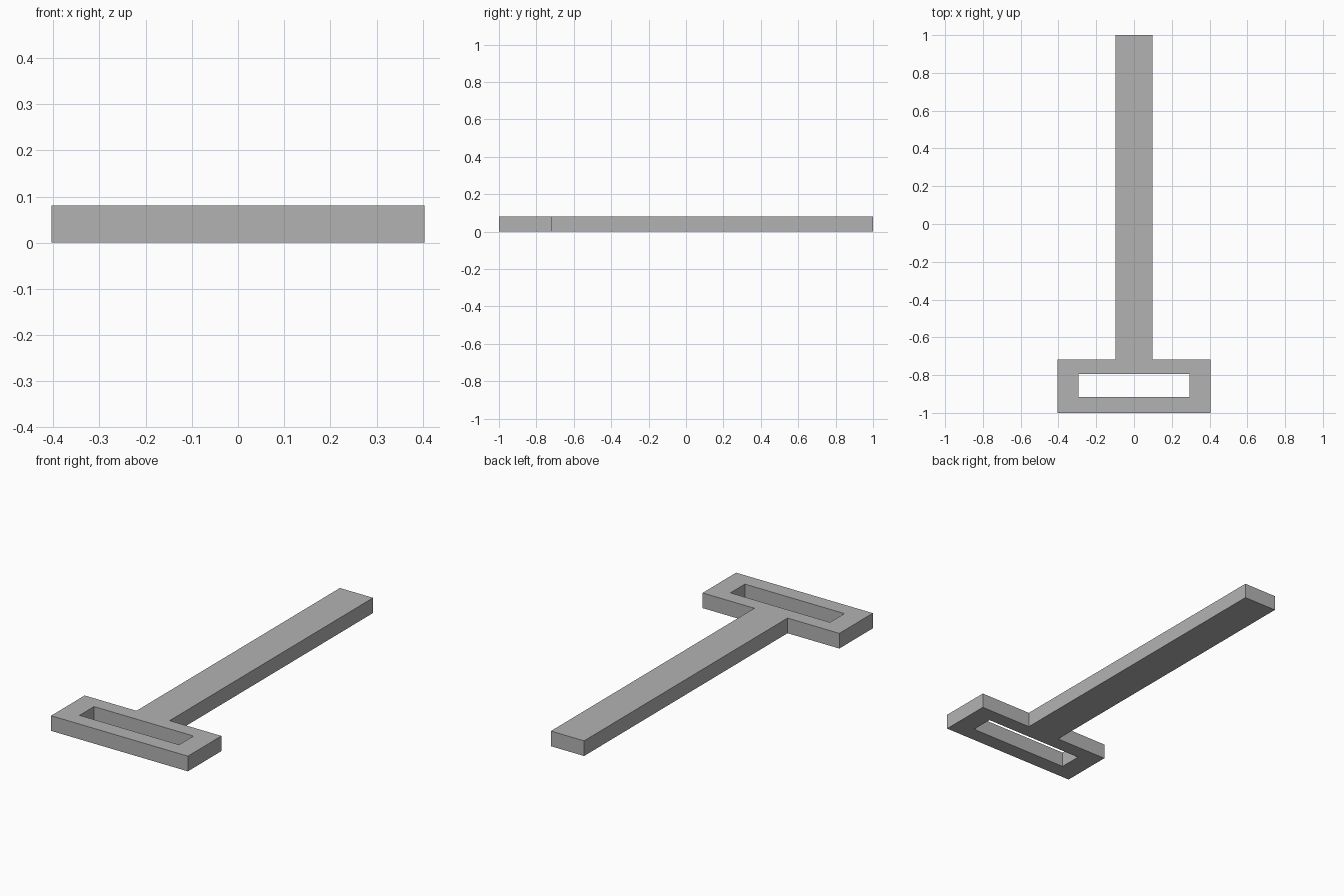
import bpy
import bmesh

cube = bpy.data.objects.get("Cube")
if cube:
    bpy.data.objects.remove(cube, do_unlink=True)

HEIGHT = 0.081
HEAD, SLOT, BAR = 0.404, 0.294, 0.098   # half widths
FRONT, SLOT_FRONT, SLOT_BACK, SHOULDER, BACK = -1, -0.917, -0.795, -0.717, 1

# Plain grey material
grey = bpy.data.materials.new("plain grey")
grey.use_nodes = True
colour = (0.45, 0.45, 0.45, 1)
grey.diffuse_color = colour
grey.node_tree.nodes["Principled BSDF"].inputs["Base Color"].default_value = colour

# Plan outline as joined rows of cells, each row given by its x and y breaks
head_breaks = [-HEAD, -SLOT, -BAR, BAR, SLOT, HEAD]
rows = [
    (FRONT, SLOT_FRONT, (0, 1, 2, 3, 4)),       # front rail
    (SLOT_FRONT, SLOT_BACK, (0, 4)),            # ends beside the slot
    (SLOT_BACK, SHOULDER, (0, 1, 2, 3, 4)),     # rear rail
    (SHOULDER, BACK, (2,)),                     # long bar
]
bm = bmesh.new()
for y0, y1, cells in rows:
    for i in cells:
        x0, x1 = head_breaks[i:i + 2]
        corners = [(x0, y0), (x1, y0), (x1, y1), (x0, y1)]
        bm.faces.new([bm.verts.new((x, y, 0)) for x, y in corners])
bmesh.ops.remove_doubles(bm, verts=bm.verts[:], dist=0.0001)

# Raise the plan into a solid slab
raised = bmesh.ops.extrude_face_region(bm, geom=bm.faces[:], use_keep_orig=True)
top = [v for v in raised["geom"] if isinstance(v, bmesh.types.BMVert)]
bmesh.ops.translate(bm, verts=top, vec=(0, 0, HEIGHT))
bmesh.ops.recalc_face_normals(bm, faces=bm.faces[:])

mesh = bpy.data.meshes.new("slotted_t_bar")
bm.to_mesh(mesh)
bm.free()
mesh.materials.append(grey)
bpy.context.collection.objects.link(bpy.data.objects.new("slotted_t_bar", mesh))
